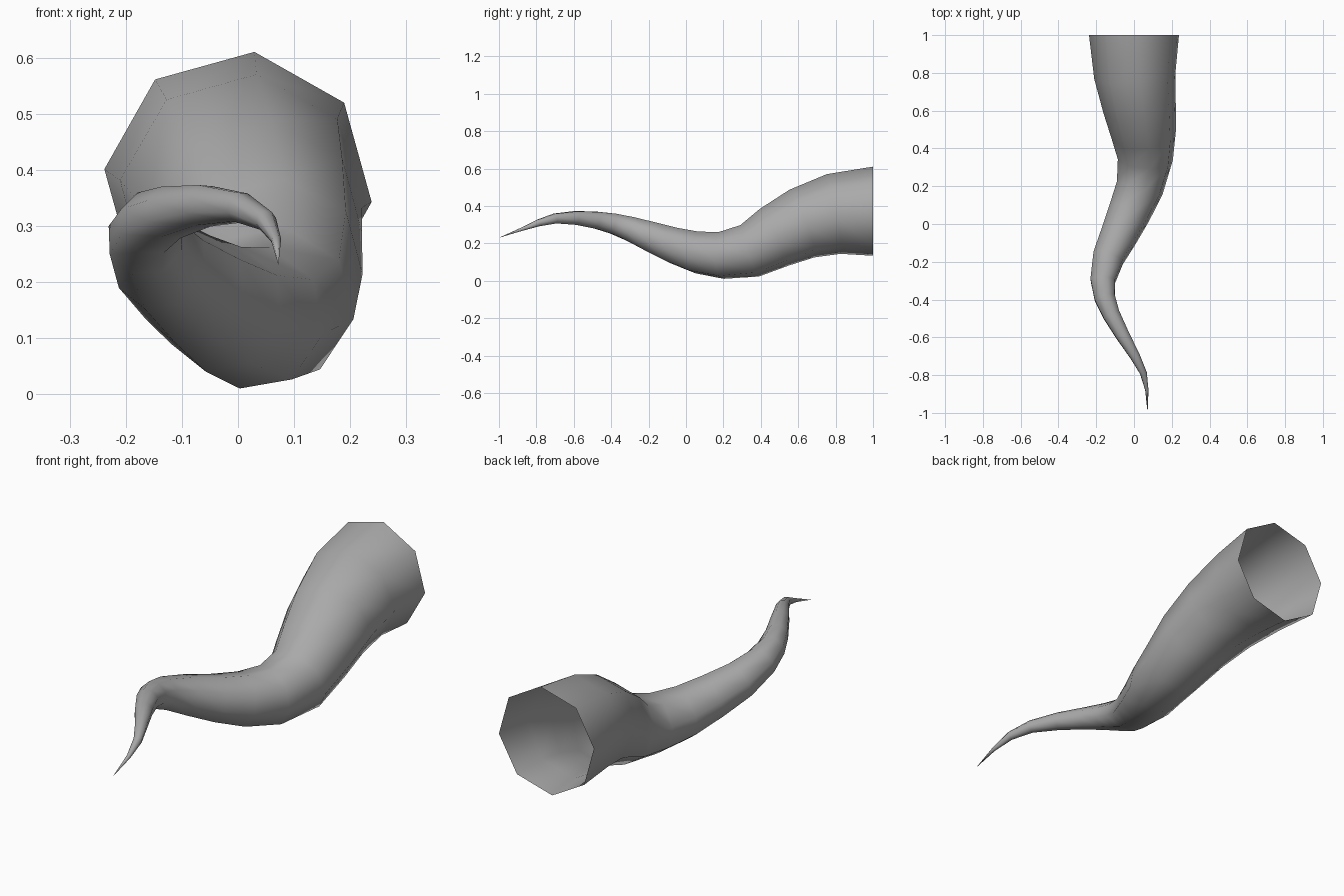
import bpy, bmesh, math
from mathutils import Vector

cube = bpy.data.objects.get("Cube")
if cube:
    bpy.data.objects.remove(cube, do_unlink=True)

SIDES = 8

# Centre line and radius from the open root to the tip: x, y, z, radius
PATH = [
    (0, 1, .372, .24), (.005, .79, .357, .218), (.03, .62, .306, .195),
    (.053, .47, .232, .172), (.06, .34, .16, .148), (.03, .19, .136, .129),
    (-.025, .06, .151, .116), (-.08, -.06, .187, .102), (-.137, -.18, .232, .087),
    (-.165, -.3, .278, .07), (-.155, -.39, .306, .059), (-.12, -.48, .324, .049),
    (-.06, -.59, .336, .039), (.005, -.7, .333, .028), (.05, -.79, .309, .019),
    (.068, -.88, .275, .009),
]
TIP = Vector((.072, -1, .23))

mat = bpy.data.materials.new("plain grey")
mat.use_nodes = True
GREY = (.4, .4, .4, 1)
mat.diffuse_color = GREY
mat.node_tree.nodes["Principled BSDF"].inputs["Base Color"].default_value = GREY

# Rings swept along the path with a twist-free frame
centres = [Vector(p[:3]) for p in PATH] + [TIP]
bm = bmesh.new()
rings = []
tangent = Vector((0, -1, 0))
up = Vector((0, 0, 1))
for i, p in enumerate(PATH):
    if i:
        new = ((centres[i + 1] - centres[i]).normalized()
               + (centres[i] - centres[i - 1]).normalized()).normalized()
        up = tangent.rotation_difference(new) @ up
        tangent = new
    side = up.cross(tangent).normalized()
    ring = []
    for k in range(SIDES):
        a = math.radians(83) + k * math.tau / SIDES
        ring.append(bm.verts.new(centres[i] + p[3] * (side * math.cos(a) + up * math.sin(a))))
    rings.append(ring)

# Skin between rings, root left open, fan at the tip
for r0, r1 in zip(rings, rings[1:]):
    for k in range(SIDES):
        j = (k + 1) % SIDES
        bm.faces.new((r0[k], r0[j], r1[j], r1[k]))
tip = bm.verts.new(TIP)
for k in range(SIDES):
    bm.faces.new((rings[-1][k], rings[-1][(k + 1) % SIDES], tip))
bmesh.ops.recalc_face_normals(bm, faces=bm.faces)
for f in bm.faces:
    f.smooth = True

mesh = bpy.data.meshes.new("tentacle")
bm.to_mesh(mesh)
bm.free()
mesh.materials.append(mat)
tentacle = bpy.data.objects.new("tentacle", mesh)
bpy.context.collection.objects.link(tentacle)
